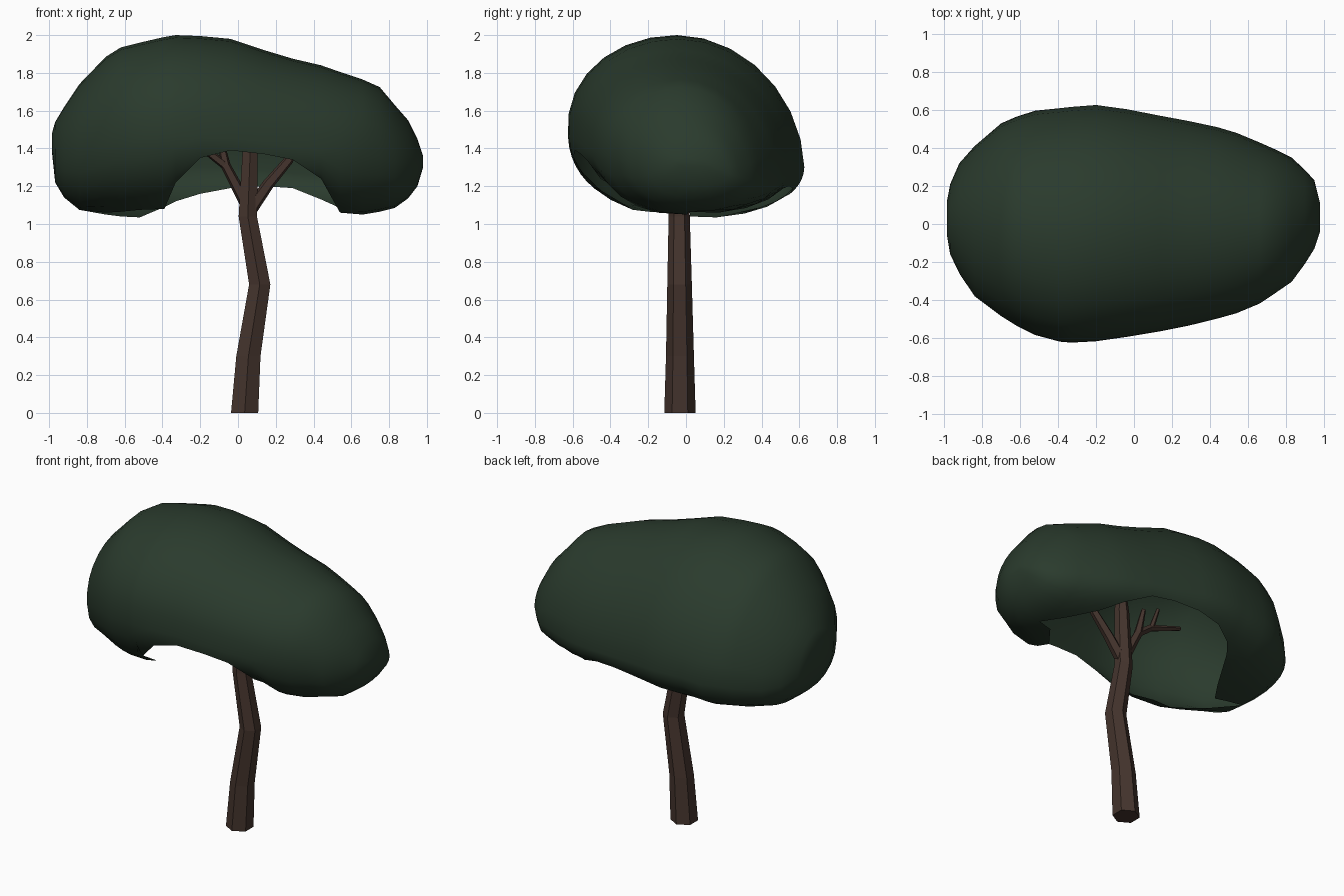
import bpy, bmesh, math
from mathutils import Vector

if "Cube" in bpy.data.objects:
    bpy.data.objects.remove(bpy.data.objects["Cube"])

def material(name, rgb):
    m = bpy.data.materials.new(name)
    m.diffuse_color = (*rgb, 1)
    m.use_nodes = True
    m.node_tree.nodes["Principled BSDF"].inputs["Base Color"].default_value = m.diffuse_color
    return m

LEAF = material("dark leaf green", (0.023, 0.043, 0.026))
BARK = material("brown bark", (0.058, 0.034, 0.026))

def finish(bm, name, mat):
    bmesh.ops.remove_doubles(bm, verts=bm.verts, dist=0.0005)
    me = bpy.data.meshes.new(name)
    bm.to_mesh(me)
    bm.free()
    me.materials.append(mat)
    ob = bpy.data.objects.new(name, me)
    bpy.context.collection.objects.link(ob)
    return ob

def limb(name, path, sides=6):
    """Tapered limb; path points are (x, y, z, radius)."""
    bm = bmesh.new()
    pts = [Vector(p[:3]) for p in path]
    rings = []
    for i, p in enumerate(pts):
        d = (pts[min(i + 1, len(pts) - 1)] - pts[max(i - 1, 0)]).normalized()
        if name == "trunk":
            d = Vector((0, 0, 1))
        v = Vector((0, 1, 0))
        v = (v - d * v.dot(d)).normalized()
        u = v.cross(d)
        ang = [2 * math.pi * k / sides for k in range(sides)]
        rings.append([bm.verts.new(p + path[i][3] * (v * math.cos(a) + u * math.sin(a))) for a in ang])
    for a, b in zip(rings, rings[1:]):
        for k in range(sides):
            j = (k + 1) % sides
            bm.faces.new((a[k], a[j], b[j], b[k]))
    bm.faces.new(rings[0])
    bm.faces.new(rings[-1])
    bmesh.ops.recalc_face_normals(bm, faces=bm.faces)
    return finish(bm, name, BARK)

# Trunk and branches
limb("trunk", [(.035, -.032, 0, .083), (.055, -.032, .3, .074), (.115, -.034, .68, .065),
               (.052, -.036, 1.04, .056), (.065, -.036, 1.4, .046), (.07, -.036, 1.55, .03)])
limb("right_branch", [(.055, -.036, 1.06, .038), (.16, -.045, 1.21, .032), (.27, -.05, 1.34, .026), (.31, -.05, 1.45, .015)], 5)
limb("left_branch", [(.045, -.036, 1.10, .034), (-.065, -.04, 1.31, .027), (-.10, -.03, 1.48, .015)], 5)
limb("left_twig", [(-.055, -.04, 1.30, .024), (-.17, -.055, 1.39, .022), (-.40, -.05, 1.47, .014)], 5)
limb("upper_twig", [(-.18, -.055, 1.39, .018), (-.23, -.05, 1.54, .012)], 5)

# Canopy stations along x: x, top, bottom, front y, back y
STATIONS = [(-.985, 1.48, 1.38, -.06, .12), (-.968, 1.54, 1.22, -.16, .21),
            (-.92, 1.62, 1.14, -.26, .32), (-.84, 1.74, 1.075, -.38, .41),
            (-.70, 1.885, 1.05, -.485, .53), (-.62, 1.935, 1.04, -.535, .565),
            (-.52, 1.96, 1.03, -.585, .597), (-.39, 1.99, 1.04, -.62, .61),
            (-.33, 2.0, 1.04, -.625, .617), (-.20, 1.995, 1.04, -.618, .627),
            (-.04, 1.98, 1.04, -.595, .605), (.14, 1.92, 1.04, -.565, .57),
            (.29, 1.875, 1.04, -.535, .542), (.44, 1.84, 1.04, -.498, .51),
            (.54, 1.805, 1.045, -.47, .48), (.66, 1.765, 1.05, -.42, .43),
            (.75, 1.725, 1.065, -.36, .39), (.83, 1.63, 1.085, -.305, .35),
            (.90, 1.55, 1.135, -.21, .285), (.95, 1.45, 1.20, -.13, .23),
            (.98, 1.36, 1.30, -.04, .11)]
# Rim heights (front, back) where the underside is open, by station index
RIMS = {4: (1.06, 1.05), 5: (1.065, 1.04), 6: (1.075, 1.035), 7: (1.08, 1.09), 8: (1.22, 1.12),
        9: (1.35, 1.16), 10: (1.39, 1.19), 11: (1.37, 1.20), 12: (1.34, 1.19), 13: (1.24, 1.13),
        14: (1.06, 1.085), 15: (1.05, 1.06)}
UPPER, LOWER = 7, 5

def half_section(x, top, bot, mid, y, rim, belly, power):
    """Points from the crown down one side to the rim; crown leans forward."""
    zc = bot + belly * (top - bot)
    hi, lo = top - zc, zc - bot
    c = max(-1, (rim - zc) / (hi if rim > zc else lo))
    end = math.acos(c if c > 0 else -((-c) ** (1 / power)))
    split = math.radians(92)
    angles = [split * k / UPPER for k in range(UPPER)]
    angles += [split + (end - split) * k / LOWER for k in range(LOWER + 1)]
    pts = []
    for a in angles:
        c, s = math.cos(a), max(math.sin(a), 0)
        if c >= 0:
            lean = -.045 * min(1, (top - bot) / .9) * c
            pts.append((x, mid + (y - mid) * s + lean, zc + hi * c))
        else:
            pts.append((x, mid + (y - mid) * s ** power, zc - lo * (-c) ** power))
    return pts

bm = bmesh.new()
rows = []
for i, (x, top, bot, yf, yb) in enumerate(STATIONS):
    mid = (yf + yb) / 2
    rf, rb = RIMS.get(i, (bot, bot))
    front = half_section(x, top, bot, mid, yf, rf, .46, .93)
    back = half_section(x, top, bot, mid, yb, rb, .29, .85)
    rows.append([bm.verts.new(p) for p in front[:0:-1] + back])
for a, b in zip(rows, rows[1:]):
    for k in range(len(a) - 1):
        bm.faces.new((a[k], b[k], b[k + 1], a[k + 1]))
# Close the two tips
bm.faces.new(rows[0])
bm.faces.new(rows[-1][::-1])
canopy = finish(bm, "canopy", LEAF)
bpy.context.view_layer.objects.active = canopy
canopy.select_set(True)
bpy.ops.object.shade_smooth_by_angle(angle=math.radians(60))
